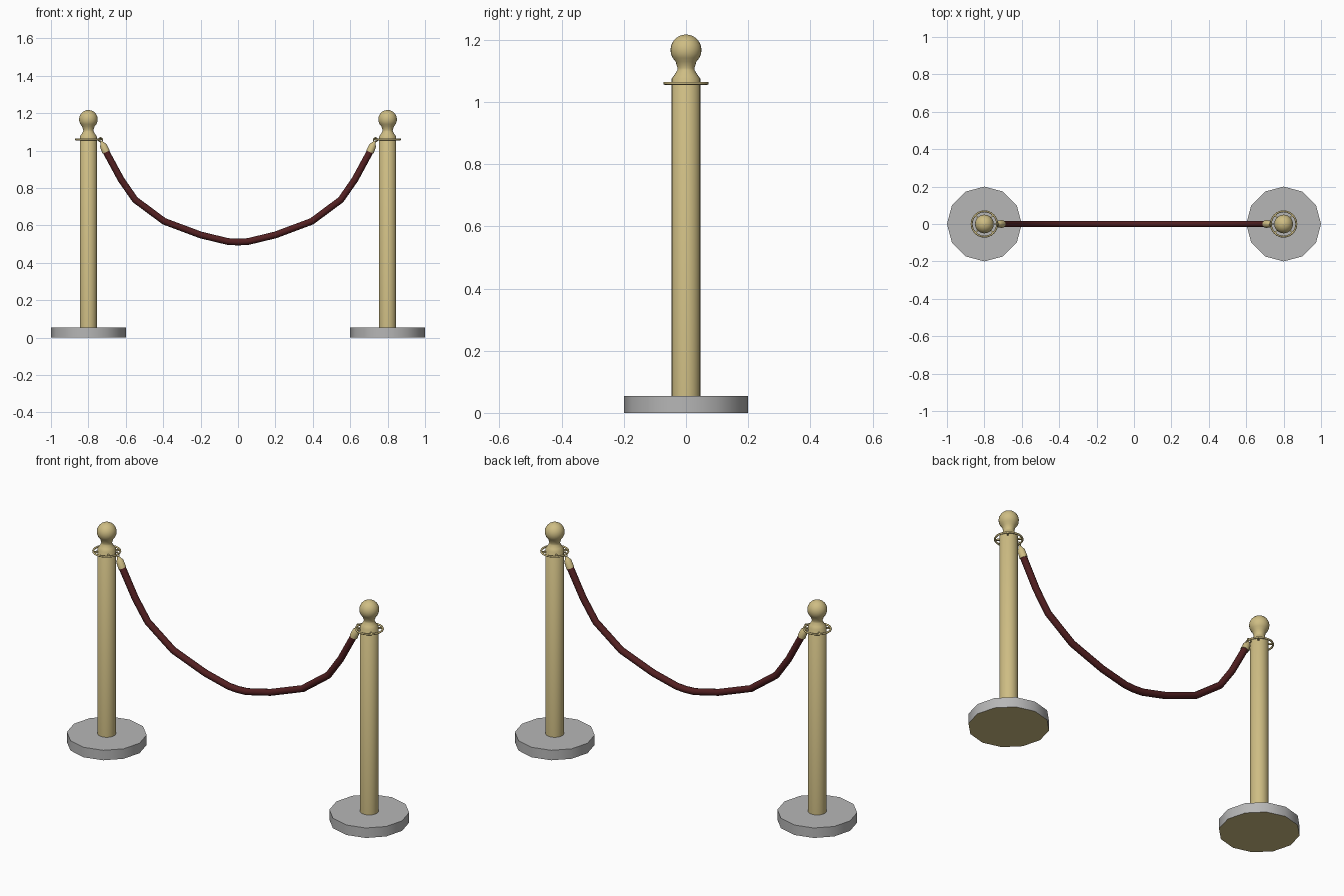
import bpy, bmesh, math
from mathutils import Vector

if "Cube" in bpy.data.objects:
    bpy.data.objects.remove(bpy.data.objects["Cube"])


def material(name, rgb):
    m = bpy.data.materials.new(name)
    m.diffuse_color = (*rgb, 1)
    m.use_nodes = True
    m.node_tree.nodes["Principled BSDF"].inputs["Base Color"].default_value = m.diffuse_color
    return m


BRASS = material("brass", (0.62, 0.51, 0.23))
GREY = material("grey metal", (0.47, 0.47, 0.47))
RED = material("dark red rope", (0.085, 0.014, 0.015))


def finish(name, bm, mats, angle=40):
    bmesh.ops.recalc_face_normals(bm, faces=bm.faces[:])
    me = bpy.data.meshes.new(name)
    bm.to_mesh(me)
    bm.free()
    for m in mats:
        me.materials.append(m)
    ob = bpy.data.objects.new(name, me)
    bpy.context.collection.objects.link(ob)
    bpy.ops.object.select_all(action='DESELECT')
    ob.select_set(True)
    bpy.context.view_layer.objects.active = ob
    bpy.ops.object.shade_smooth_by_angle(angle=math.radians(angle))
    return ob


def skin(bm, rings, closed=False):
    """Join rings of points with quads; cap the ends unless closed."""
    vs = [[bm.verts.new(p) for p in r] for r in rings]
    n = len(vs[0])
    for i in range(len(vs) if closed else len(vs) - 1):
        a, b = vs[i], vs[(i + 1) % len(vs)]
        for j in range(n):
            k = (j + 1) % n
            bm.faces.new((a[j], a[k], b[k], b[j]))
    if not closed:
        bm.faces.new(vs[0])
        bm.faces.new(vs[-1])


def lathe(bm, profile, x, sides):
    skin(bm, [[(x + r * math.cos(2 * math.pi * j / sides),
                r * math.sin(2 * math.pi * j / sides), z)
               for j in range(sides)] for r, z in profile])


def tube(bm, path, radii, sides=10):
    """Sweep a circle along a path lying in the xz plane."""
    pts = [Vector(p) for p in path]
    rings = []
    for i, p in enumerate(pts):
        t = (pts[min(i + 1, len(pts) - 1)] - pts[max(i - 1, 0)]).normalized()
        n = Vector((-t.z, 0, t.x))
        rings.append([p + radii[i] * (n * math.cos(a) + Vector((0, 1, 0)) * math.sin(a))
                      for a in (2 * math.pi * j / sides for j in range(sides))])
    skin(bm, rings)


def torus(bm, centre, major, minor, u, v, w, nu, nv):
    """Ring in the u-v plane with axis w."""
    c, u, v, w = map(Vector, (centre, u, v, w))
    rings = []
    for i in range(nu):
        a = 2 * math.pi * i / nu
        d = u * math.cos(a) + v * math.sin(a)
        rings.append([c + d * (major + minor * math.cos(b)) + w * minor * math.sin(b)
                      for b in (2 * math.pi * j / nv for j in range(nv))])
    skin(bm, rings, closed=True)


X, Y, Z = (1, 0, 0), (0, 1, 0), (0, 0, 1)

for side, s in (("left", -1), ("right", 1)):
    x = 0.8 * s

    # Twelve-sided foot with brass underside
    bm = bmesh.new()
    lathe(bm, [(0.2, 0), (0.2, 0.055)], x, 12)
    for f in bm.faces:
        f.material_index = 1 if f.calc_center_median().z < 0.01 else 0
    finish(side + "_base", bm, [GREY, BRASS])

    # Post with necked top and ball finial
    bm = bmesh.new()
    prof = [(0.046, 0.05), (0.046, 1.075), (0.037, 1.087), (0.028, 1.102),
            (0.027, 1.109), (0.030, 1.118)]
    for i in range(9):
        a = math.radians(-48 + i * 17)
        prof.append((0.05 * math.cos(a), 1.167 + 0.05 * math.sin(a)))
    prof.append((0.002, 1.217))
    lathe(bm, prof, x, 24)
    finish(side + "_post", bm, [BRASS], 60)

    # Hanging ring held by four spokes
    bm = bmesh.new()
    torus(bm, (x, 0, 1.06), 0.068, 0.005, X, Y, Z, 24, 8)
    for k in range(4):
        a = math.pi / 4 + k * math.pi / 2
        d = Vector((math.cos(a), math.sin(a), 0))
        q = Vector((-d.y, d.x, 0))
        skin(bm, [[Vector((x, 0, 1.06)) + d * r + q * 0.004 * i + Vector((0, 0, 0.004 * j))
                   for i, j in ((-1, -1), (1, -1), (1, 1), (-1, 1))] for r in (0.04, 0.068)])
    finish(side + "_collar_ring", bm, [BRASS], 50)

    # Small hook loop and ferrule at the rope end
    bm = bmesh.new()
    torus(bm, (0.735 * s, 0, 1.058), 0.011, 0.003, X, Z, Y, 14, 6)
    tube(bm, [(0.732 * s, 0, 1.05), (0.725 * s, 0, 1.037), (0.721 * s, 0, 1.028),
              (0.705 * s, 0, 0.992)], [0.004, 0.012, 0.019, 0.021], 12)
    finish(side + "_rope_hook", bm, [BRASS], 50)

# Sagging rope, mirrored about the middle
half = [(0.709, 1.0), (0.625, 0.845), (0.55, 0.737), (0.395, 0.622),
        (0.2, 0.549), (0.055, 0.514)]
path = [(-a, 0, b) for a, b in half] + [(0, 0, 0.511)] + [(a, 0, b) for a, b in reversed(half)]
bm = bmesh.new()
tube(bm, path, [0.018] * len(path), 10)
finish("rope", bm, [RED], 50)
